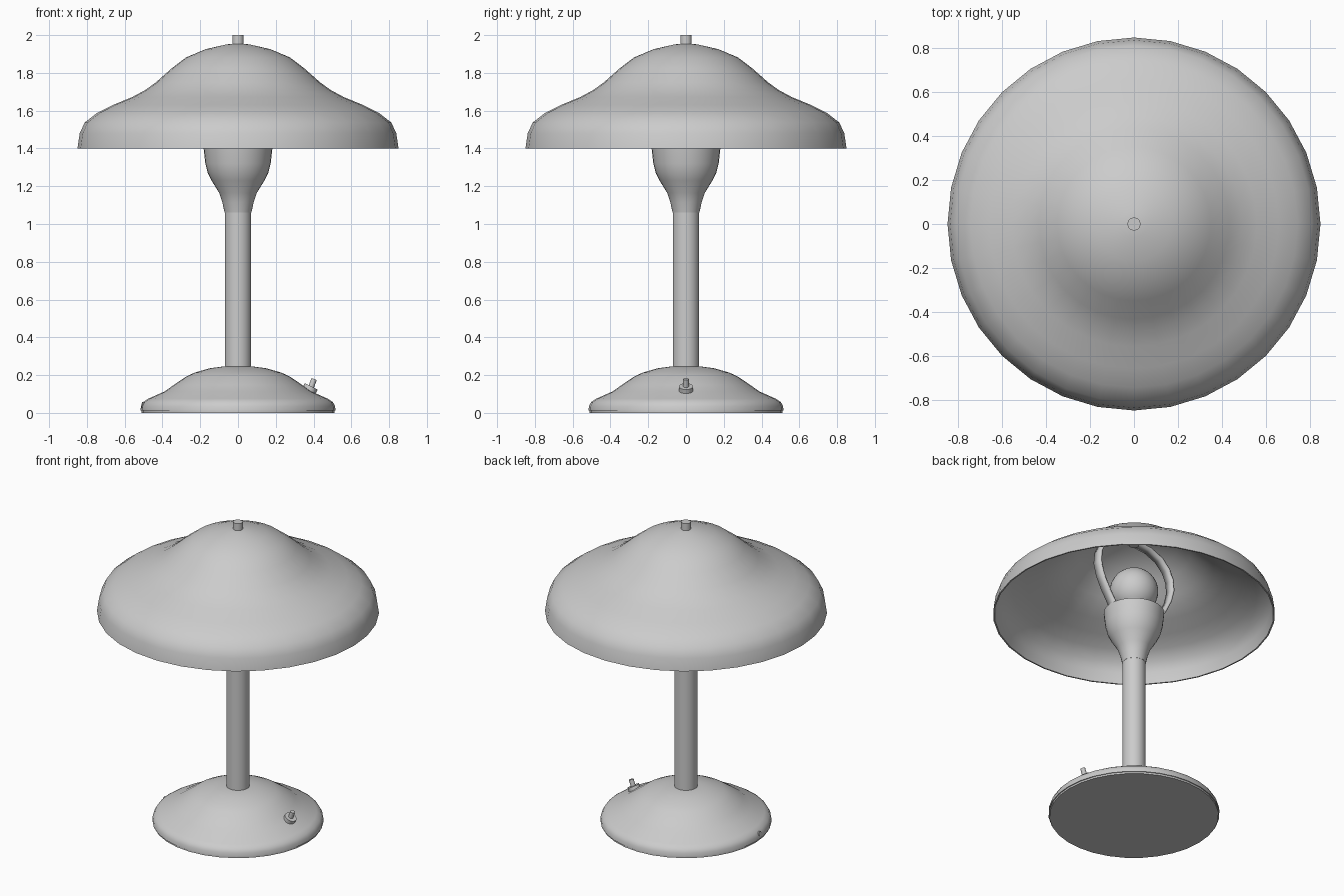
import bpy, bmesh, math
from mathutils import Matrix, Vector

if "Cube" in bpy.data.objects:
    bpy.data.objects.remove(bpy.data.objects["Cube"])


def finish(bm, name, angle=40):
    bmesh.ops.remove_doubles(bm, verts=bm.verts, dist=1e-5)
    bmesh.ops.recalc_face_normals(bm, faces=bm.faces)
    me = bpy.data.meshes.new(name)
    bm.to_mesh(me)
    bm.free()
    ob = bpy.data.objects.new(name, me)
    bpy.context.collection.objects.link(ob)
    bpy.ops.object.select_all(action='DESELECT')
    ob.select_set(True)
    bpy.context.view_layer.objects.active = ob
    bpy.ops.object.shade_smooth_by_angle(angle=math.radians(angle))
    return ob


def lathe(name, profile, sides=32, pos=(0, 0, 0), axis=(0, 0, 1)):
    """Revolve (radius, height) points around an axis."""
    bm = bmesh.new()
    vs = [bm.verts.new((r, 0, z)) for r, z in profile]
    es = [bm.edges.new(p) for p in zip(vs, vs[1:])]
    bmesh.ops.spin(bm, geom=vs + es, cent=(0, 0, 0), axis=(0, 0, 1),
                   angle=2 * math.pi, steps=sides, use_merge=True)
    turn = Vector((0, 0, 1)).rotation_difference(Vector(axis)).to_matrix().to_4x4()
    bm.transform(Matrix.Translation(pos) @ turn)
    return finish(bm, name)


def cylinder(name, r, z0, z1, sides=16, **kw):
    return lathe(name, [(0, z0), (r, z0), (r, z1), (0, z1)], sides, **kw)


# Base with its flat foot pad
cylinder("base_pad", 0.51, 0, 0.015, 32)
lathe("base", [(0, 0.012), (0.516, 0.012), (0.514, 0.035), (0.502, 0.058), (0.475, 0.075),
               (0.39, 0.113), (0.34, 0.148), (0.275, 0.192), (0.23, 0.213), (0.15, 0.236),
               (0.085, 0.245), (0, 0.246)])

# Stem and flared cup (hollow at the top)
cylinder("stem", 0.07, 0.23, 1.07, 32)
lathe("cup", [(0, 1.06), (0.071, 1.06), (0.083, 1.115), (0.10, 1.165), (0.14, 1.23),
              (0.16, 1.27), (0.173, 1.32), (0.183, 1.41), (0.174, 1.41), (0.163, 1.32),
              (0.13, 1.24), (0, 1.2)])

# Bulb: sphere narrowing to a neck inside the cup
bulb = [(0.146 * math.sin(a), 1.56 + 0.146 * math.cos(a))
        for a in (math.radians(d) for d in range(0, 145, 12))]
lathe("bulb", bulb + [(0.065, 1.38), (0.06, 1.2), (0, 1.2)])

# Harp: flat strap looping round the bulb, mirrored in x
half = [(0.15, 1.34), (0.175, 1.42), (0.225, 1.50), (0.265, 1.58), (0.285, 1.66),
        (0.28, 1.73), (0.25, 1.795), (0.195, 1.85), (0.11, 1.885), (0, 1.895)]
path = half + [(-x, z) for x, z in reversed(half[:-1])]
bm = bmesh.new()
rows = [[bm.verts.new((x, y, z)) for y in (-0.032, 0.032)] for x, z in path]
for a, b in zip(rows, rows[1:]):
    bm.faces.new((a[0], a[1], b[1], b[0]))
harp = finish(bm, "harp")
solid = harp.modifiers.new("thickness", 'SOLIDIFY')
solid.thickness = 0.012
solid.offset = 0

# Shade: closed thin shell with outer and inner walls
outer = [(0, 1.956), (0.06, 1.951), (0.17, 1.926), (0.275, 1.882), (0.35, 1.825),
         (0.435, 1.75), (0.49, 1.71), (0.56, 1.672), (0.66, 1.631), (0.746, 1.588),
         (0.812, 1.537), (0.838, 1.48), (0.85, 1.40)]
inner = [(max(r - 0.009, 0), z - (0.010 if z > 1.41 else 0)) for r, z in reversed(outer)]
lathe("shade", outer + inner)

# Finial through the shade top, with a nut underneath
cylinder("finial", 0.03, 1.88, 2.0)

# Toggle switch tilted on the base slope
tilt = (0.45, 0, 0.89)
cylinder("switch_collar", 0.038, -0.03, 0.014, pos=(0.382, 0, 0.128), axis=tilt)
cylinder("switch_lever", 0.015, 0, 0.055, pos=(0.384, 0, 0.128), axis=(0.35, 0, 0.93))

# Cord grommet on the side opposite the switch
cylinder("cord_grommet", 0.016, -0.03, 0.012, pos=(-0.498, -0.05, 0.04), axis=(-1, -0.1, 0.25))
